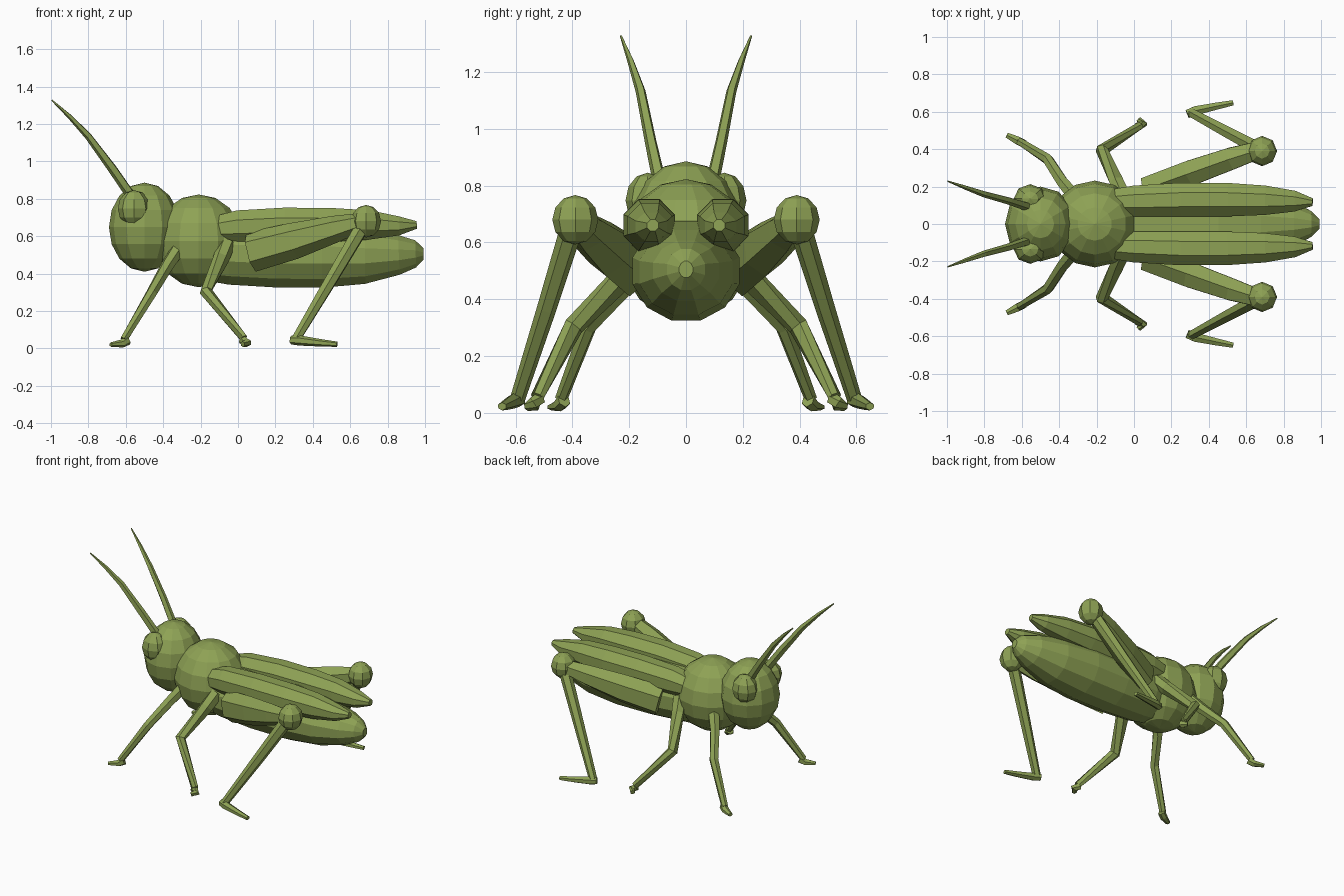
import bpy, bmesh
from math import cos, sin, tau
from mathutils import Vector, Matrix

green = bpy.data.materials.new("leaf_green")
green.diffuse_color = (0.27, 0.36, 0.09, 1)


def finish(name, bm, mirrored):
    bmesh.ops.recalc_face_normals(bm, faces=bm.faces)
    mesh = bpy.data.meshes.new(name)
    bm.to_mesh(mesh)
    bm.free()
    mesh.materials.append(green)
    ob = bpy.data.objects.new(name, mesh)
    bpy.context.collection.objects.link(ob)
    if mirrored:
        mod = ob.modifiers.new("Mirror", 'MIRROR')
        mod.use_axis = (False, True, False)
        mod.use_mirror_merge = False
    return ob


def ball(name, centre, radii, segs=12, rings=8, mirrored=False):
    """Faceted ellipsoid."""
    bm = bmesh.new()
    m = Matrix.Translation(centre) @ Matrix.Diagonal((*radii, 1))
    bmesh.ops.create_uvsphere(bm, u_segments=segs, v_segments=rings, radius=1, matrix=m)
    return finish(name, bm, mirrored)


def limb(name, stations, sides=6, mirrored=True):
    """Loft elliptical rings (x, y, z, half width, half height) along a path."""
    bm = bmesh.new()
    pts = [Vector(s[:3]) for s in stations]
    rings = []
    for i, s in enumerate(stations):
        before = (pts[i] - pts[i - 1]).normalized() if i else Vector()
        after = (pts[i + 1] - pts[i]).normalized() if i + 1 < len(pts) else Vector()
        t = (before + after).normalized()
        side = t.cross(Vector((0, 0, 1))).normalized()
        up = side.cross(t)
        ring = []
        for k in range(sides):
            a = tau * (k + 0.5) / sides
            ring.append(bm.verts.new(pts[i] + side * (s[3] * cos(a)) + up * (s[4] * sin(a))))
        rings.append(ring)
    for a, b in zip(rings, rings[1:]):
        for k in range(sides):
            n = (k + 1) % sides
            bm.faces.new((a[k], a[n], b[n], b[k]))
    bm.faces.new(rings[0])
    bm.faces.new(rings[-1])
    return finish(name, bm, mirrored)


# Head, eyes and thorax
ball("head", (-0.5, 0, 0.648), (0.19, 0.2, 0.238))
ball("eye", (-0.555, 0.135, 0.748), (0.088, 0.078, 0.098), 8, 6, True)
ball("thorax", (-0.21, 0, 0.575), (0.24, 0.232, 0.248), 14, 8)

# Abdomen
limb("abdomen", [(-0.25, 0, 0.5, 0.13, 0.13), (-0.05, 0, 0.51, 0.18, 0.175),
                 (0.2, 0, 0.5, 0.195, 0.18), (0.45, 0, 0.5, 0.195, 0.182),
                 (0.68, 0, 0.495, 0.17, 0.155), (0.86, 0, 0.5, 0.12, 0.11),
                 (0.95, 0, 0.505, 0.07, 0.075), (0.993, 0, 0.505, 0.025, 0.03)],
     12, False)

# Folded wings
limb("wing", [(-0.2, 0.115, 0.63, 0.06, 0.06), (0, 0.122, 0.65, 0.09, 0.095),
              (0.25, 0.13, 0.66, 0.098, 0.1), (0.5, 0.13, 0.66, 0.097, 0.098),
              (0.7, 0.127, 0.66, 0.085, 0.085), (0.86, 0.122, 0.655, 0.06, 0.055),
              (0.955, 0.117, 0.66, 0.022, 0.022)], 8)

# Antennae
limb("antenna", [(-0.56, 0.09, 0.8, 0.025, 0.028), (-0.67, 0.125, 0.96, 0.021, 0.026),
                 (-0.8, 0.16, 1.135, 0.018, 0.02), (-0.9, 0.195, 1.24, 0.012, 0.013),
                 (-0.995, 0.229, 1.327, 0.004, 0.004)], 5)

# Front and middle legs
limb("front_leg", [(-0.32, 0.15, 0.53, 0.04, 0.04), (-0.38, 0.22, 0.44, 0.034, 0.036),
                   (-0.46, 0.345, 0.3, 0.03, 0.03), (-0.61, 0.44, 0.048, 0.022, 0.022)])
limb("front_foot", [(-0.59, 0.43, 0.045, 0.024, 0.028), (-0.62, 0.445, 0.026, 0.025, 0.022),
                    (-0.68, 0.475, 0.02, 0.016, 0.012)])
limb("middle_leg", [(-0.06, 0.15, 0.56, 0.046, 0.046), (-0.09, 0.22, 0.48, 0.043, 0.045),
                    (-0.172, 0.395, 0.305, 0.034, 0.036), (0.03, 0.525, 0.055, 0.023, 0.023)])
limb("middle_foot", [(0.02, 0.52, 0.048, 0.026, 0.025), (0.048, 0.535, 0.03, 0.025, 0.026),
                     (0.025, 0.56, 0.022, 0.016, 0.016)])

# Jumping hind legs
limb("hind_thigh", [(0.07, 0.19, 0.515, 0.072, 0.108), (0.3, 0.272, 0.575, 0.078, 0.098),
                    (0.52, 0.35, 0.638, 0.068, 0.072), (0.68, 0.4, 0.682, 0.052, 0.045)], 6)
ball("hind_knee", (0.685, 0.39, 0.68), (0.08, 0.081, 0.087), 8, 6, True)
limb("hind_shin", [(0.67, 0.4, 0.66, 0.04, 0.042), (0.5, 0.49, 0.37, 0.034, 0.036),
                   (0.31, 0.593, 0.05, 0.027, 0.026)])
limb("hind_foot", [(0.285, 0.588, 0.045, 0.026, 0.024), (0.33, 0.606, 0.042, 0.028, 0.027),
                   (0.44, 0.63, 0.03, 0.022, 0.02), (0.53, 0.648, 0.022, 0.016, 0.014)])
